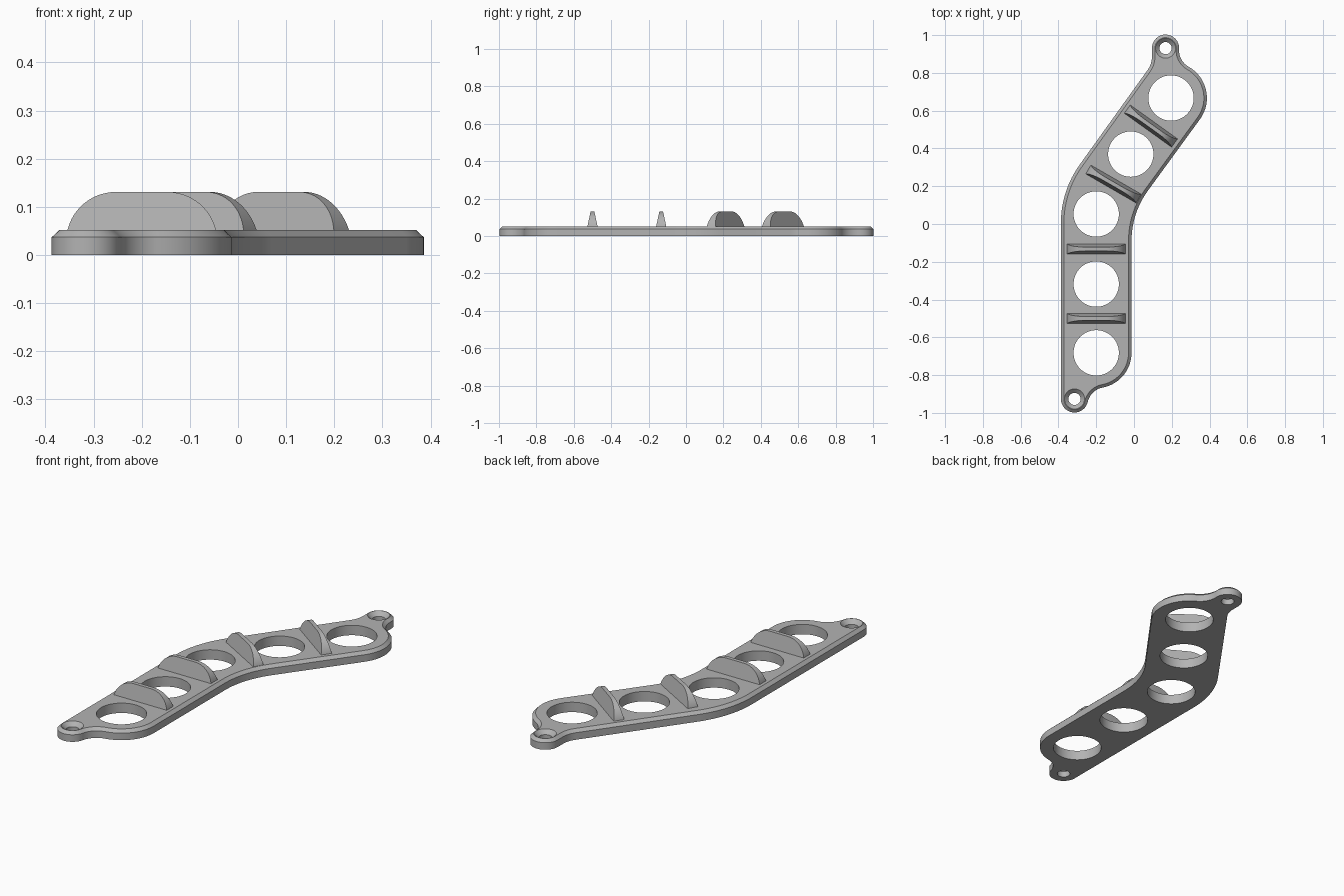
import bpy, bmesh
from math import pi, sin, cos, atan2, acos, radians, hypot
from mathutils import Vector

if "Cube" in bpy.data.objects:
    bpy.data.objects.remove(bpy.data.objects["Cube"])

# Main dimensions
HOLES = [Vector(p) for p in ((-.2, -.682), (-.2, -.318), (-.2, .053), (-.017, .37), (.196, .667))]
LUGS = [Vector((-.315, -.926)), Vector((.167, .931))]
HOLE_R, LUG_R, HALF_W, END_R = .12, .072, .187, .19
TOP, EDGE, CHAMFER = .052, .037, .016
BEND = radians(35.6)

grey = bpy.data.materials.new("light grey")
grey.use_nodes = True
grey.diffuse_color = (.45, .45, .45, 1)
grey.node_tree.nodes["Principled BSDF"].inputs["Base Color"].default_value = grey.diffuse_color


def make_object(name, bm):
    bmesh.ops.recalc_face_normals(bm, faces=bm.faces)
    mesh = bpy.data.meshes.new(name)
    bm.to_mesh(mesh)
    bm.free()
    mesh.materials.append(grey)
    obj = bpy.data.objects.new(name, mesh)
    bpy.context.collection.objects.link(obj)
    return obj


def activate(obj):
    bpy.ops.object.select_all(action='DESELECT')
    obj.select_set(True)
    bpy.context.view_layer.objects.active = obj


def smooth(obj):
    activate(obj)
    bpy.ops.object.shade_smooth_by_angle(angle=radians(25))


def loft(bm, rings):
    """Join equal point rings with quads and cap both ends."""
    loops = [[bm.verts.new(p) for p in ring] for ring in rings]
    for a, b in zip(loops, loops[1:]):
        for i in range(len(a)):
            j = (i + 1) % len(a)
            bm.faces.new((a[i], a[j], b[j], b[i]))
    bm.faces.new(loops[0])
    bm.faces.new(loops[-1])


def fillet(a, ra, b, rb, r):
    """Concave arc touching two circles, right of the way from a to b.
    Returns its centre and the directions to it from a and from b."""
    d = b - a
    p, q, n = ra + r, rb + r, d.length
    ang = atan2(d.y, d.x) - acos((p * p + n * n - q * q) / (2 * p * n))
    c = a + Vector((cos(ang), sin(ang))) * p
    return c, ang, atan2(c.y - b.y, c.x - b.x)


# Outline as arcs (centre, radius, start, end); a falling angle means concave
low_c, low_a, low_b = fillet(LUGS[0], LUG_R, HOLES[0], HALF_W, .1)
top_c, top_a, top_b = fillet(HOLES[-1], END_R, LUGS[1], LUG_R, .1)
ARCS = [
    (LUGS[0], LUG_R, -pi, low_a),
    (low_c, .1, low_a + pi, low_b + pi),
    (HOLES[0], HALF_W, low_b, 0),
    (Vector((.437, -.089)), .45, pi, pi - BEND),
    (HOLES[-1], END_R, -BEND, top_a),
    (top_c, .1, top_a + pi, top_b + pi),
    (LUGS[1], LUG_R, top_b, pi),
    (Vector((-.025, .886)), .12, 0, -BEND),
    (Vector((.143, .005)), .53, pi - BEND, pi),
]


def outline(inset, z, steps=16):
    pts = []
    for i, (c, r, a0, a1) in enumerate(ARCS):
        concave = i in (1, 3, 5, 7)
        turn = (a1 - a0) % (2 * pi)
        if concave:
            turn -= 2 * pi
        r += inset if concave else -inset
        for k in range(steps + 1):
            a = a0 + turn * k / steps
            pts.append((c.x + r * cos(a), c.y + r * sin(a), z))
    return pts


# Plate with chamfered top rim
bm = bmesh.new()
loft(bm, [outline(0, 0), outline(0, EDGE), outline(CHAMFER, TOP)])
plate = make_object("plate", bm)


def cut(centre, r_low, r_high, z0, z1):
    c = bmesh.new()
    ring = lambda r, z: [(centre.x + r * cos(k * pi / 32), centre.y + r * sin(k * pi / 32), z)
                         for k in range(64)]
    loft(c, [ring(r_low, z0), ring(r_high, z1)])
    cutter = make_object("cutter", c)
    cutter.hide_render = True
    mod = plate.modifiers.new("cut", 'BOOLEAN')
    mod.operation, mod.solver, mod.object = 'DIFFERENCE', 'EXACT', cutter
    activate(plate)
    bpy.ops.object.modifier_apply(modifier=mod.name)
    bpy.data.objects.remove(cutter)


# Large openings, then countersunk screw holes
for h in HOLES:
    cut(h, HOLE_R, HOLE_R, -.1, .1)
for p in LUGS:
    cut(p, .032, .032, -.1, .1)
    cut(p, .032, .074, TOP - .021, TOP + .021)
smooth(plate)


# Tapered rounded ribs midway between the openings
def rib(name, a, b):
    mid, along = (a + b) / 2, (b - a).normalized()
    across = Vector((along.y, -along.x))
    r, flat, top, base = .103, .054, .131, .045
    end = acos((r - top + base) / r)
    arc = [(flat + r * sin(end * k / 14), top - r + r * cos(end * k / 14)) for k in range(15)]
    profile = [(-u, z) for u, z in reversed(arc)] + arc

    def side(sign):
        pts = []
        for u, z in profile:
            half = .01 + .017 * (top - z) / (top - TOP)
            p = mid + across * u + along * half * sign
            pts.append((p.x, p.y, z))
        return pts

    bm = bmesh.new()
    loft(bm, [side(-1), side(1)])
    smooth(make_object(name, bm))


for i in range(4):
    rib(f"rib_{i + 1}", HOLES[i], HOLES[i + 1])
